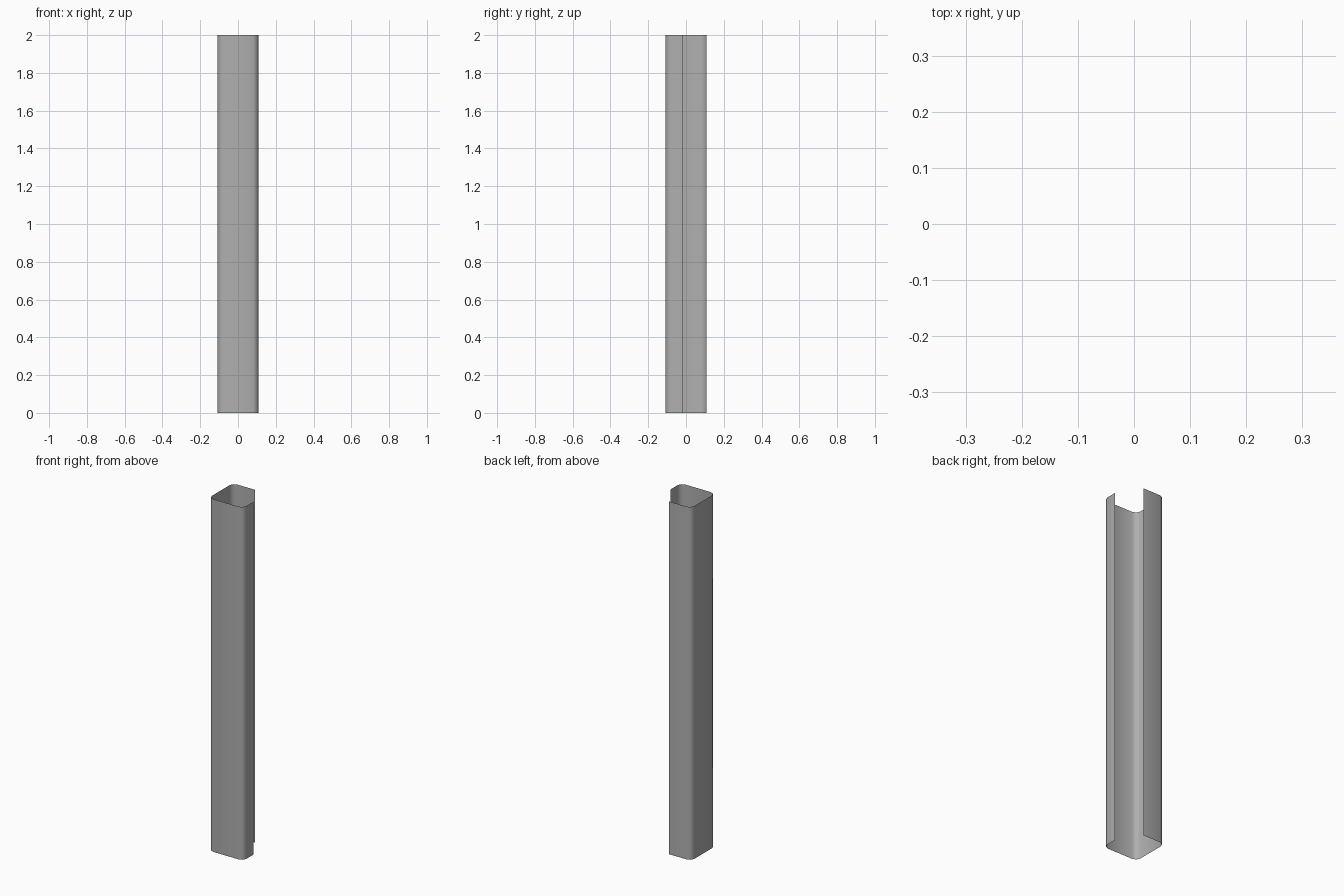
import bpy, bmesh, math

if "Cube" in bpy.data.objects:
    bpy.data.objects.remove(bpy.data.objects["Cube"])

HALF = 0.108      # half width of the square section
RADIUS = 0.029    # corner rounding
HEIGHT = 2.0
STEPS = 2         # segments per rounded corner


def corner(cx, cy, start):
    """Points of a clockwise quarter arc beginning at angle start (degrees)."""
    return [(cx + RADIUS * math.cos(math.radians(start - 90 * i / STEPS)),
             cy + RADIUS * math.sin(math.radians(start - 90 * i / STEPS)))
            for i in range(STEPS + 1)]


# Open section: right flap, front, left, back flap (the back right corner is missing)
c = HALF - RADIUS
profile = [(HALF, -0.017)]
for sx, sy, start in ((1, -1, 0), (-1, -1, -90), (-1, 1, 180)):
    profile += corner(sx * c, sy * c, start)
profile.append((0.03, HALF))

# Extrude the section upward into a thin single-sheet wall, normals outward
bm = bmesh.new()
low = [bm.verts.new((x, y, 0)) for x, y in profile]
high = [bm.verts.new((x, y, HEIGHT)) for x, y in profile]
for i in range(len(profile) - 1):
    bm.faces.new((low[i + 1], low[i], high[i], high[i + 1]))

mesh = bpy.data.meshes.new("open_post_shell")
bm.to_mesh(mesh)
bm.free()
post = bpy.data.objects.new("open_post_shell", mesh)
bpy.context.collection.objects.link(post)

# Dark grey surface
grey = bpy.data.materials.new("dark_grey")
grey.diffuse_color = (0.43, 0.43, 0.43, 1)
grey.use_nodes = True
grey.node_tree.nodes["Principled BSDF"].inputs["Base Color"].default_value = grey.diffuse_color
mesh.materials.append(grey)

# Smooth rounded corners
bpy.context.view_layer.objects.active = post
post.select_set(True)
bpy.ops.object.shade_smooth_by_angle(angle=math.radians(60))
